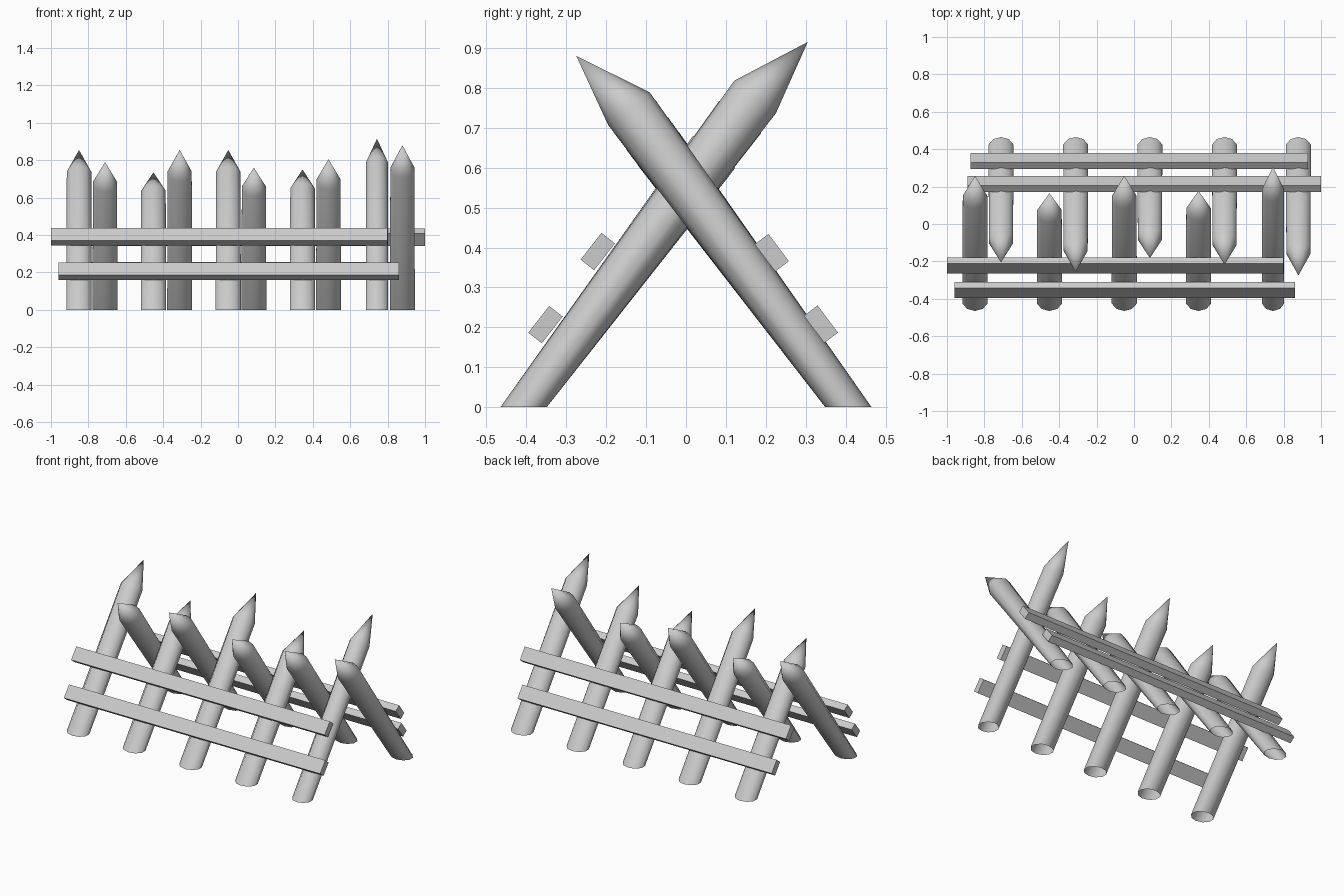
import bpy, bmesh, math

if "Cube" in bpy.data.objects:
    bpy.data.objects.remove(bpy.data.objects["Cube"])

SIDES = 10


def stake(name, x, s, side, rx, shoulder, tip):
    """Leaning pointed log, cut level with the ground and open underneath.
    side = 1 starts at the front and leans back, -1 is the opposite row."""
    foot_y = -0.407
    bm = bmesh.new()
    foot, top = [], []
    for i in range(SIDES):
        a = 2 * math.pi * i / SIDES
        sx, c = math.sin(a), math.cos(a)
        foot.append(bm.verts.new((x + rx * sx, side * (foot_y + 0.058 * c), 0)))
        top.append(bm.verts.new((x + 0.97 * rx * sx,
                                 side * (foot_y + s * shoulder[0] + 0.052 * c),
                                 s * shoulder[1] - 0.041 * c)))
    point = bm.verts.new((x, side * (foot_y + s * tip[0]), s * tip[1]))
    for i in range(SIDES):
        j = (i + 1) % SIDES
        bm.faces.new((foot[i], foot[j], top[j], top[i]))
        bm.faces.new((top[i], top[j], point))
    bmesh.ops.recalc_face_normals(bm, faces=bm.faces)
    # open shell: make sure the walls face away from the log's axis
    bm.normal_update()
    f = max(bm.faces, key=lambda f: f.calc_center_median().x)
    if f.normal.x < 0:
        bmesh.ops.reverse_faces(bm, faces=bm.faces)
    for f in bm.faces:
        f.smooth = True
    me = bpy.data.meshes.new(name)
    bm.to_mesh(me)
    bm.free()
    bpy.context.collection.objects.link(bpy.data.objects.new(name, me))


def rail(name, x0, x1, y, z, tilt):
    """Square-edged plank running along x, tilted to lie on the stakes."""
    bpy.ops.mesh.primitive_cube_add(size=1, location=((x0 + x1) / 2, y, z),
                                    rotation=(math.radians(tilt), 0, 0))
    ob = bpy.context.object
    ob.name = name
    ob.scale = (x1 - x0, 0.085, 0.043)


# front row of stakes, leaning back
front = [(-0.85, 0.934), (-0.452, 0.803), (-0.052, 0.934), (0.345, 0.82), (0.743, 1.0)]
for i, (x, s) in enumerate(front):
    stake(f"front_stake_{i + 1}", x, s, 1, 0.063 if i == 4 else 0.071,
          (0.58, 0.777), (0.712, 0.915))

# back row of stakes, leaning forward
back = [(-0.711, 0.898), (-0.312, 0.972), (0.085, 0.864), (0.484, 0.915), (0.879, 1.0)]
for i, (x, s) in enumerate(back):
    stake(f"back_stake_{i + 1}", x, s, -1, 0.07, (0.55, 0.748), (0.682, 0.88))

# rails nailed to the outer sides of both rows
rail("front_lower_rail", -0.96, 0.86, -0.352, 0.207, 52)
rail("front_upper_rail", -1.0, 0.80, -0.221, 0.390, 52)
rail("back_lower_rail", -0.875, 0.93, 0.338, 0.208, -53)
rail("back_upper_rail", -0.89, 1.0, 0.215, 0.387, -53)
